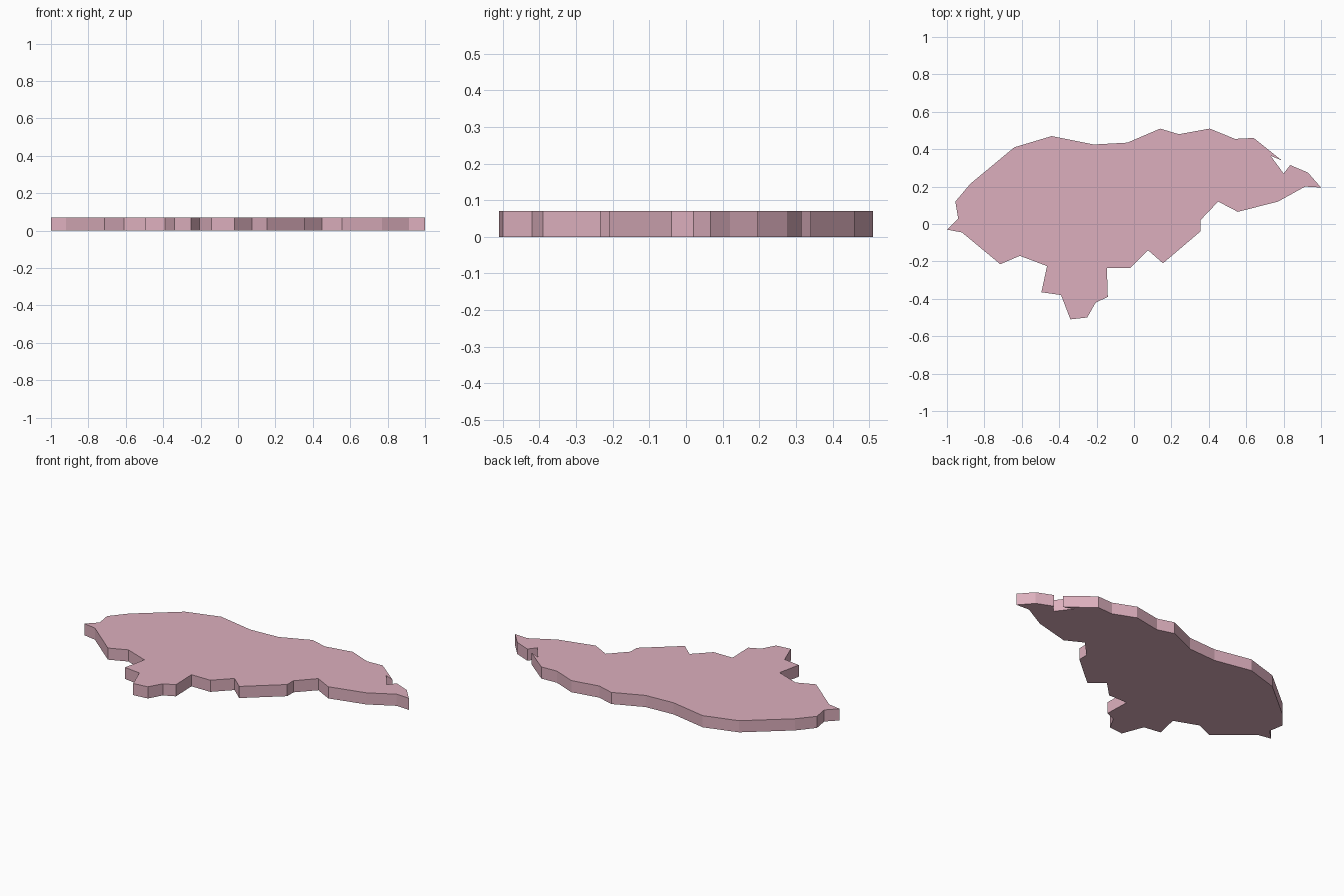
import bpy, bmesh

HEIGHT = 0.07

# Outline seen from above, clockwise from the left tip
outline = [
    # left end and upper edge
    (-1.0, -0.03), (-0.94, 0.03), (-0.955, 0.12), (-0.875, 0.215),
    (-0.64, 0.41), (-0.44, 0.47), (-0.215, 0.425), (-0.035, 0.435),
    (0.14, 0.51), (0.24, 0.48), (0.405, 0.51), (0.54, 0.455), (0.64, 0.46),
    # notch and right tip
    (0.79, 0.34), (0.73, 0.365), (0.80, 0.27), (0.835, 0.315),
    (0.93, 0.275), (1.0, 0.195),
    # lower edge
    (0.915, 0.2), (0.77, 0.12), (0.555, 0.065), (0.45, 0.12),
    (0.355, 0.02), (0.355, -0.04), (0.155, -0.21), (0.075, -0.14),
    # bottom spur
    (-0.02, -0.235), (-0.145, -0.235), (-0.14, -0.39), (-0.205, -0.42),
    (-0.25, -0.50), (-0.34, -0.51), (-0.39, -0.38), (-0.495, -0.365),
    (-0.465, -0.225), (-0.61, -0.17), (-0.715, -0.215), (-0.92, -0.045),
]

# Flat slab: fill the outline and extrude it upwards
bm = bmesh.new()
base = bm.faces.new([bm.verts.new((x, y, 0)) for x, y in outline])
result = bmesh.ops.extrude_face_region(bm, geom=[base], use_keep_orig=True)
top = [v for v in result["geom"] if isinstance(v, bmesh.types.BMVert)]
bmesh.ops.translate(bm, verts=top, vec=(0, 0, HEIGHT))
bmesh.ops.recalc_face_normals(bm, faces=bm.faces[:])

mesh = bpy.data.meshes.new("map_slab")
bm.to_mesh(mesh)
bm.free()
slab = bpy.data.objects.new("map_slab", mesh)
bpy.context.collection.objects.link(slab)

# Pink finish
pink = bpy.data.materials.new("pink")
pink.diffuse_color = (0.72, 0.43, 0.51, 1)
mesh.materials.append(pink)
